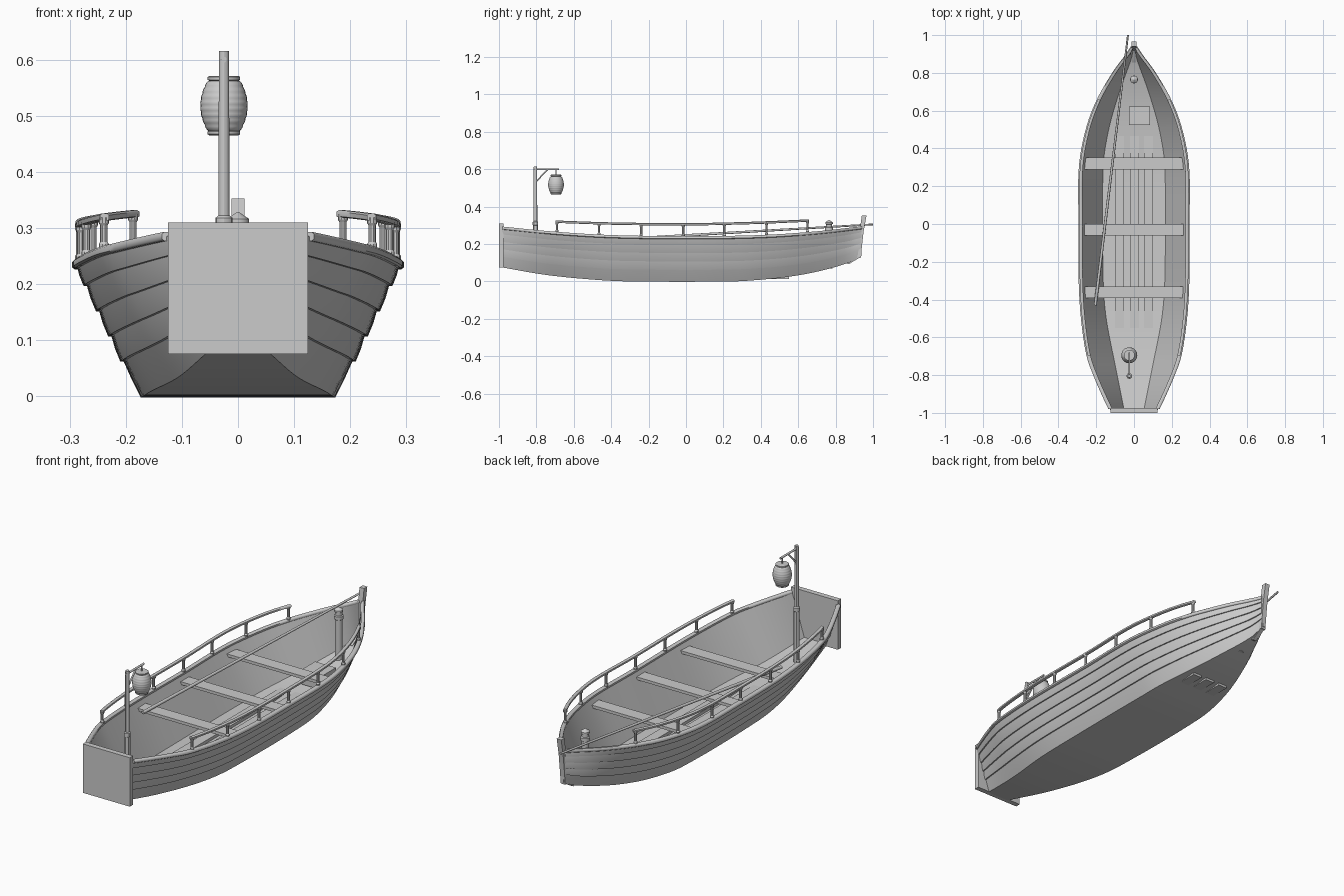
import bpy, bmesh, math
from mathutils import Vector

if "Cube" in bpy.data.objects:
    bpy.data.objects.remove(bpy.data.objects["Cube"])


def curve_fn(pts):
    """Smooth cubic through (y, value) points."""
    def slope(i):
        a, b = pts[max(i - 1, 0)], pts[min(i + 1, len(pts) - 1)]
        return (b[1] - a[1]) / (b[0] - a[0])

    def f(y):
        y = min(max(y, pts[0][0]), pts[-1][0])
        i = next(k for k in range(len(pts) - 1) if y <= pts[k + 1][0] + 1e-9)
        (y0, v0), (y1, v1) = pts[i], pts[i + 1]
        h = y1 - y0
        t = (y - y0) / h
        return ((2*t**3 - 3*t*t + 1) * v0 + (t**3 - 2*t*t + t) * h * slope(i)
                + (3*t*t - 2*t**3) * v1 + (t**3 - t*t) * h * slope(i + 1))
    return f


def loft(name, rings, angle=30):
    """Skin closed rings of points and cap both ends."""
    bm = bmesh.new()
    vs = [[bm.verts.new(p) for p in r] for r in rings]
    n = len(rings[0])
    for a, b in zip(vs, vs[1:]):
        for i in range(n):
            bm.faces.new((a[i], a[(i + 1) % n], b[(i + 1) % n], b[i]))
    bm.faces.new(vs[0])
    bm.faces.new(vs[-1])
    bmesh.ops.triangulate(bm, faces=[f for f in bm.faces if len(f.verts) > 12])
    bmesh.ops.recalc_face_normals(bm, faces=bm.faces)
    me = bpy.data.meshes.new(name)
    bm.to_mesh(me)
    bm.free()
    ob = bpy.data.objects.new(name, me)
    bpy.context.collection.objects.link(ob)
    bpy.ops.object.select_all(action='DESELECT')
    bpy.context.view_layer.objects.active = ob
    ob.select_set(True)
    bpy.ops.object.shade_smooth_by_angle(angle=math.radians(angle))
    return ob


def box(name, x0, x1, y0, y1, z0, z1):
    return loft(name, [[(x0, y0, z), (x1, y0, z), (x1, y1, z), (x0, y1, z)] for z in (z0, z1)])


def lathe(name, x, y, profile, n=20):
    return loft(name, [[(x + r * math.cos(2*math.pi*k/n), y + r * math.sin(2*math.pi*k/n), z)
                        for k in range(n)] for r, z in profile])


def rod(name, a, b, r0, r1, n=10):
    a, b = Vector(a), Vector(b)
    q = (b - a).to_track_quat('Z', 'Y')
    return loft(name, [[p + q @ Vector((r * math.cos(2*math.pi*k/n), r * math.sin(2*math.pi*k/n), 0))
                        for k in range(n)] for p, r in ((a, r0), (b, r1))], 50)


def mirror(ob):
    ob.modifiers.new("mirror", 'MIRROR')


def span(a, b, n):
    return [a + (b - a) * i / n for i in range(n + 1)]


# Hull lines: half widths and heights along the length
top_w = curve_fn([(-1, .118), (-.9, .165), (-.8, .208), (-.7, .243), (-.5, .273), (-.3, .285), (0, .286),
                  (.3, .284), (.5, .248), (.65, .193), (.8, .108), (.9, .035), (.94, .009)])
top_z = curve_fn([(-1, .287), (-.7, .258), (-.4, .24), (0, .234), (.4, .24), (.7, .26), (.94, .287)])
bot_w = curve_fn([(-1, .055), (-.75, .105), (-.5, .153), (-.3, .169), (.3, .169), (.5, .14),
                  (.7, .083), (.87, .022), (.94, .005)])
bot_z = curve_fn([(-1, .078), (-.75, .035), (-.5, .01), (-.3, 0), (.25, 0), (.41, .01), (.55, .025),
                  (.7, .052), (.87, .1), (.94, .137)])

# Clinker hull with overlapping strakes outside and a smooth inside
strakes = [0, .27, .46, .65, .84, 1]


def hull_ring(y):
    wt, zt, wb, zb = top_w(y), top_z(y), bot_w(y), bot_z(y)
    side = []
    for i in range(5):
        for j, s in enumerate((strakes[i], (strakes[i] + strakes[i+1]) / 2, strakes[i+1])):
            off = (.006, .0045, 0)[j] if i else (0, .001, 0)[j]
            side.append((wb + (wt - wb) * s + off, zb + (zt - zb) * s))
    side.append((max(wt - .012, .003), zt))
    side.append((max(wb - .006, .002), zb + .013))
    ring = side + [(-x, z) for x, z in reversed(side)]
    return [(x, y, z) for x, z in ring]


loft("hull", [hull_ring(y) for y in span(-.985, .938, 64)])

# Gunwale caps
mirror(loft("gunwale", [[(max(top_w(y) + dx, .001), y, top_z(y) + dz) for dx, dz in
                         ((-.014, -.003), (-.014, .005), (-.010, .008), (.004, .008),
                          (.008, .004), (.008, -.005), (.004, -.008), (-.010, -.008))]
                        for y in span(-.98, .94, 60)], 50))

# Transom board
box("transom", -.125, .125, -1, -.975, .075, .31)

# Stem post and forefoot
loft("stem", [[(-.012, y0, z), (.012, y0, z), (.012, y1, z), (-.012, y1, z)] for y0, y1, z in
              ((.915, .934, .125), (.925, .942, .2), (.928, .95, .27), (.94, .965, .352))])
loft("forefoot", [[(-.01, y, z0), (.01, y, z0), (.01, y, z1), (-.01, y, z1)] for y, z0, z1 in
                  ((.855, .098, .11), (.87, .092, .12), (.93, .128, .15))])

# Side railings
rail_z = curve_fn([(-.7, .319), (-.4, .309), (0, .305), (.35, .312), (.66, .325)])


def rail_x(y):
    return top_w(y) - .006


mirror(loft("handrail", [[(rail_x(y) + dx, y, rail_z(y) + dz) for dx, dz in
                          ((-.008, -.004), (-.008, .004), (-.004, .007), (.004, .007),
                           (.008, .004), (.008, -.004), (.004, -.006), (-.004, -.006))]
                         for y in span(-.697, .657, 40)], 50))
for y in (-.69, -.465, -.24, -.015, .205, .43, .65):
    x, z0, z1 = rail_x(y), top_z(y), rail_z(y)
    mirror(lathe("rail_post", x, y, [(.009, z0), (.009, z0 + .014), (.0065, z0 + .018),
                                     (.0065, z1 - .014), (.009, z1 - .010), (.009, z1)], 10))

# Seats
for y in (.32, -.03, -.362):
    box("seat", -.262, .262, y - .031, y + .031, .2, .214)

# Floor planks
for x in (-.076, .002, .076):
    box("floor_plank", x - .024, x + .024, -.55, .55, .014, .028)

# Crate near the bow
box("crate", -.026, .085, .525, .622, .04, .113)

# Mooring post
lathe("mooring_post", 0, .765, [(.017, .07), (.017, .27), (.021, .273), (.021, .288), (.016, .291),
                                (.016, .305), (.02, .308), (.02, .316), (.002, .328)], 16)

# Long punting pole
rod("punt_pole", (-.205, -.43, .221), (-.032, 1, .305), .008, .005)

# Lantern pole with arm and brace
lx, ly = -.025, -.805
lathe("lantern_pole", lx, ly, [(.013, .045), (.013, .3), (.015, .302), (.015, .318), (.010, .322),
                               (.009, .615)], 12)
rod("lantern_arm", (lx, ly - .01, .6), (lx, -.68, .6), .005, .005)
rod("lantern_brace", (lx, ly, .53), (lx, -.738, .6), .004, .004)
rod("lantern_hook", (lx, -.695, .565), (lx, -.695, .602), .003, .003)

# Ribbed paper lantern
ribs = []
for i in range(33):
    t = i / 32
    r = .028 + .0135 * math.sin(math.pi * t) ** .8 + .001 * abs(math.sin(8 * math.pi * t))
    ribs.append((r, .473 + .089 * t))
lathe("lantern", lx, -.695, ribs, 28)
for z in (.465, .562):
    lathe("lantern_cap", lx, -.695, [(.026, z), (.029, z + .002), (.029, z + .007), (.026, z + .009)], 24)
